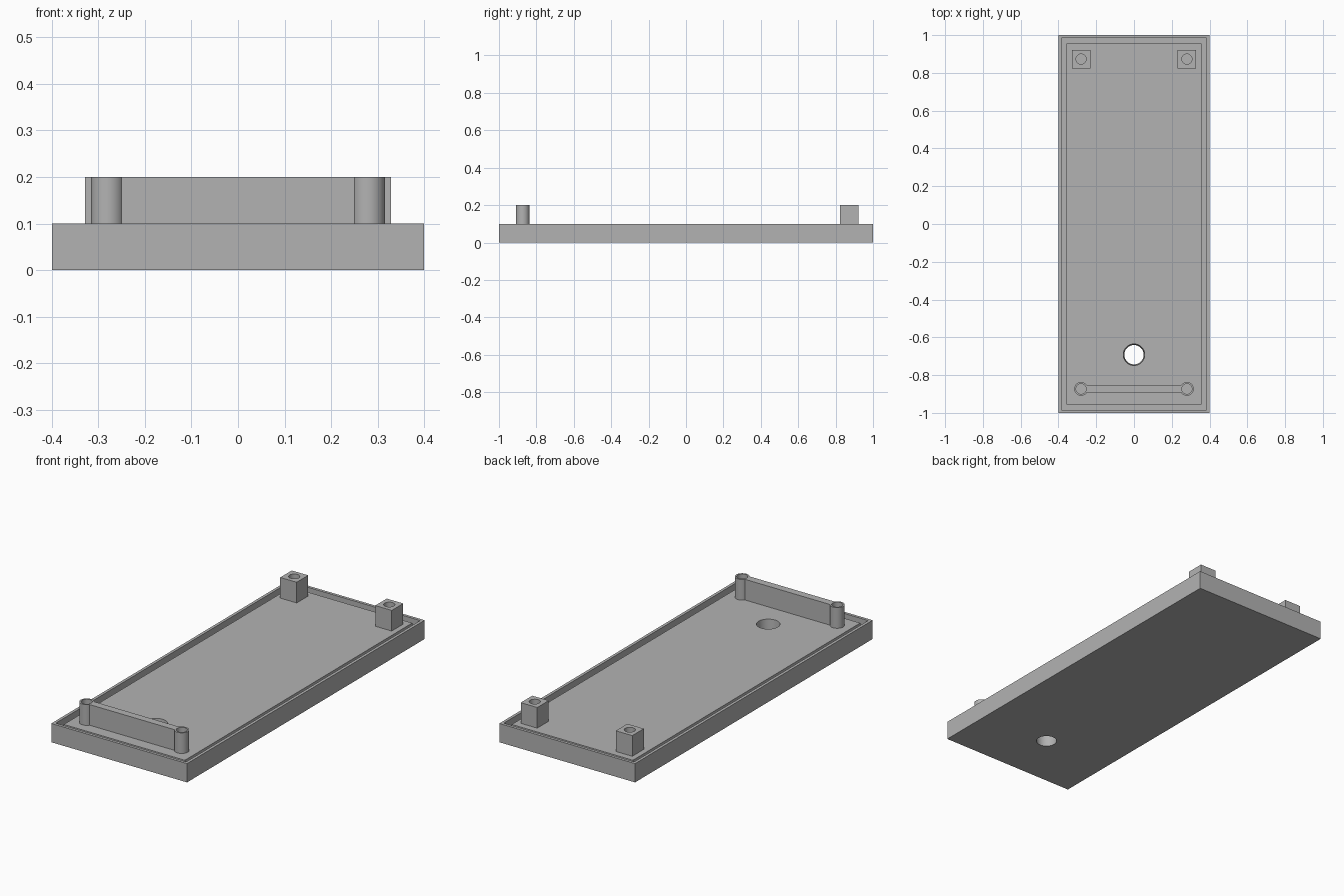
import bpy
import bmesh
import math
from mathutils import Vector

cube = bpy.data.objects.get("Cube")
if cube:
    bpy.data.objects.remove(cube, do_unlink=True)

grey = bpy.data.materials.new("plain grey")
grey.use_nodes = True
GREY = (0.45, 0.45, 0.45, 1)
grey.diffuse_color = GREY
grey.node_tree.nodes["Principled BSDF"].inputs["Base Color"].default_value = GREY

RIM, FLOOR, GROOVE, TOP = 0.1, 0.09, 0.045, 0.2
POST_X, POST_Y = 0.28, 0.873
BORE = 0.027


def finish(name, bm):
    mesh = bpy.data.meshes.new(name)
    bm.to_mesh(mesh)
    bm.free()
    mesh.materials.append(grey)
    obj = bpy.data.objects.new(name, mesh)
    bpy.context.collection.objects.link(obj)
    return obj


def box(bm, x0, x1, y0, y1, z0, z1):
    verts = bmesh.ops.create_cube(bm, size=1)["verts"]
    bmesh.ops.scale(bm, vec=(x1 - x0, y1 - y0, z1 - z0), verts=verts)
    middle = Vector((x0 + x1, y0 + y1, z0 + z1)) / 2
    bmesh.ops.translate(bm, vec=middle, verts=verts)


def cylinder(bm, x, y, z0, z1, r0, r1):
    verts = bmesh.ops.create_cone(bm, cap_ends=True, segments=48, radius1=r0,
                                  radius2=r1, depth=z1 - z0)["verts"]
    bmesh.ops.translate(bm, vec=(x, y, (z0 + z1) / 2), verts=verts)


def bore(obj, x, y, z0, z1, r0, r1):
    """Drill a round hole, then soften only the curved walls."""
    bm = bmesh.new()
    cylinder(bm, x, y, z0, z1, r0, r1)
    cutter = finish("hole_cutter", bm)
    cutter.hide_render = True
    mod = obj.modifiers.new("hole", "BOOLEAN")
    mod.operation, mod.solver, mod.object = "DIFFERENCE", "EXACT", cutter
    for other in bpy.context.selected_objects:
        other.select_set(False)
    obj.select_set(True)
    bpy.context.view_layer.objects.active = obj
    bpy.ops.object.modifier_apply(modifier=mod.name)
    bpy.data.objects.remove(cutter, do_unlink=True)
    bpy.ops.object.shade_smooth_by_angle(angle=math.radians(30))


# Base plate: rim, sunken groove and raised inner floor
bm = bmesh.new()
box(bm, -0.4, 0.4, -1, 1, 0, RIM)
bm.faces.ensure_lookup_table()
panel = max(bm.faces, key=lambda f: f.calc_center_median().z)
for width, level in ((0.022, GROOVE), (0.039, FLOOR)):
    bmesh.ops.inset_region(bm, faces=[panel], thickness=width)
    drop = level - panel.calc_center_median().z
    # A second, zero-width inset gives an upright wall
    bmesh.ops.inset_region(bm, faces=[panel], thickness=0)
    bmesh.ops.translate(bm, vec=(0, 0, drop), verts=panel.verts)
base = finish("base_plate", bm)
bore(base, 0, -0.692, -0.01, FLOOR + 0.01, 0.0505, 0.0575)

# Corner posts: square at the back, round at the front
for side, x in (("left", POST_X), ("right", -POST_X)):
    bm = bmesh.new()
    half = 0.0485
    box(bm, x - half, x + half, POST_Y - half, POST_Y + half, FLOOR - 0.005, TOP)
    post = finish("back_post_" + side, bm)
    bore(post, x, POST_Y, FLOOR, TOP + 0.05, BORE, BORE)

    bm = bmesh.new()
    cylinder(bm, x, -POST_Y, FLOOR - 0.005, TOP, 0.036, 0.036)
    post = finish("front_post_" + side, bm)
    bore(post, x, -POST_Y, FLOOR, TOP + 0.05, BORE, BORE)

# Thin wall joining the round posts
bm = bmesh.new()
box(bm, -0.251, 0.251, -POST_Y - 0.02, -POST_Y + 0.02, FLOOR - 0.005, TOP)
finish("front_wall", bm)
